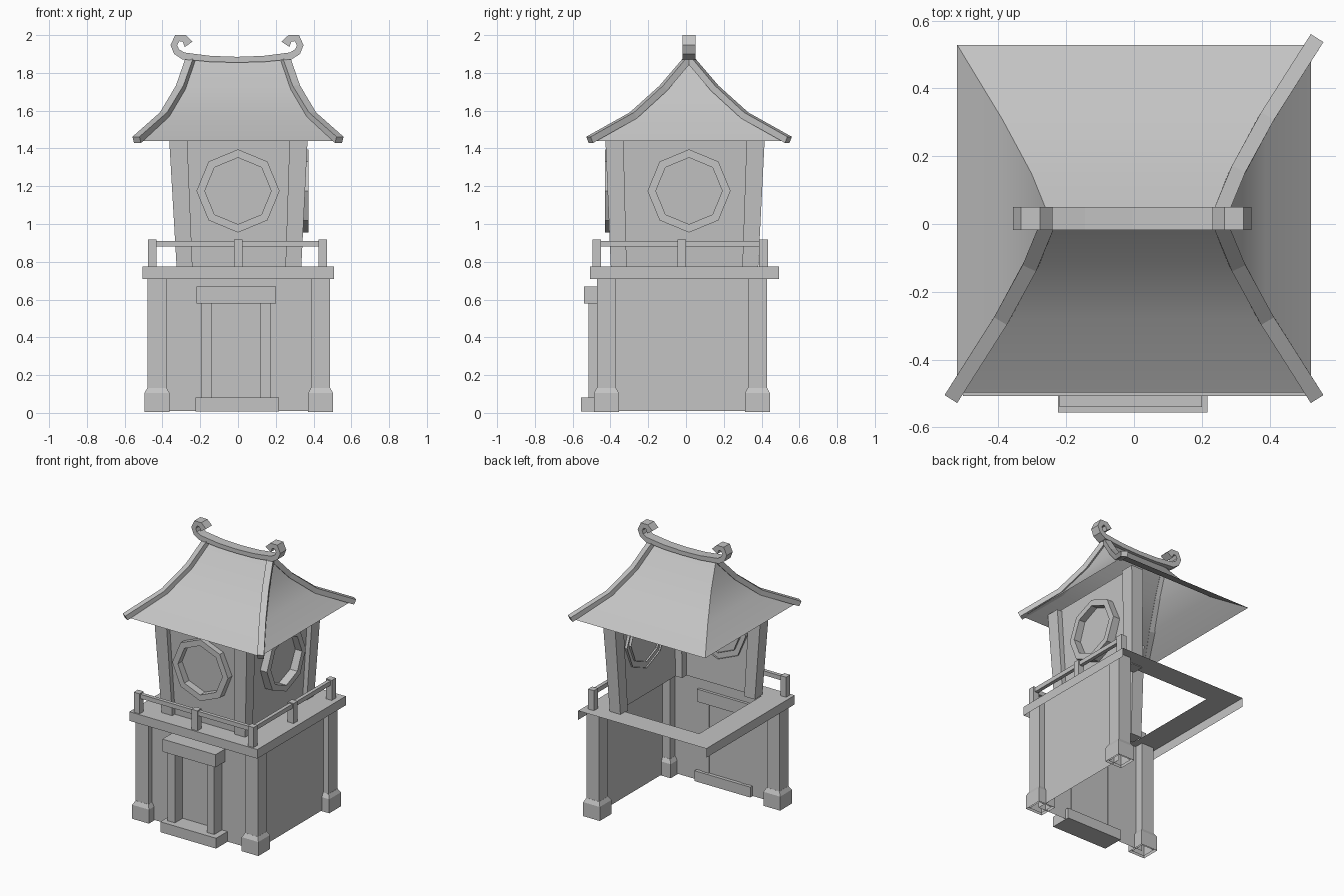
import bpy, bmesh, math
from mathutils import Vector

cube = bpy.data.objects.get("Cube")
if cube:
    bpy.data.objects.remove(cube, do_unlink=True)

GREY = (0.55, 0.55, 0.55, 1)
stone = bpy.data.materials.new("stone_grey")
stone.use_nodes = True
stone.diffuse_color = GREY
stone.node_tree.nodes["Principled BSDF"].inputs["Base Color"].default_value = GREY


def finish(name, bm, smooth=False, normals=True):
    if normals:
        bmesh.ops.recalc_face_normals(bm, faces=bm.faces)
    mesh = bpy.data.meshes.new(name)
    bm.to_mesh(mesh)
    bm.free()
    mesh.materials.append(stone)
    ob = bpy.data.objects.new(name, mesh)
    bpy.context.scene.collection.objects.link(ob)
    if smooth:
        bpy.ops.object.select_all(action='DESELECT')
        ob.select_set(True)
        bpy.context.view_layer.objects.active = ob
        bpy.ops.object.shade_smooth_by_angle(angle=math.radians(25))
    return ob


def loft(name, rings, caps=(True, True), smooth=False):
    """Skin a list of closed rings of points, with optional end caps."""
    bm = bmesh.new()
    loops = [[bm.verts.new(p) for p in ring] for ring in rings]
    for a, b in zip(loops, loops[1:]):
        for i in range(len(a)):
            j = (i + 1) % len(a)
            bm.faces.new((a[i], a[j], b[j], b[i]))
    if caps[0]:
        bm.faces.new(loops[0][::-1])
    if caps[1]:
        bm.faces.new(loops[-1])
    return finish(name, bm, smooth, normals=True)


def rect(x0, x1, y0, y1, z):
    return [(x0, y0, z), (x1, y0, z), (x1, y1, z), (x0, y1, z)]


def square(x, y, r, z):
    return rect(x - r, x + r, y - r, y + r, z)


def box(name, x, y, z):
    return loft(name, [rect(*x, *y, z[0]), rect(*x, *y, z[1])])


def panel(name, *polys):
    """Open sheet; each polygon is wound to face outward."""
    bm = bmesh.new()
    for poly in polys:
        bm.faces.new([bm.verts.new(p) for p in poly])
    bmesh.ops.remove_doubles(bm, verts=bm.verts, dist=0.0001)
    return finish(name, bm, normals=False)


CY = 0.016
FLOOR, SKIRT = 0.775, 0.71
corners = {"front_left": (-1, -1), "front_right": (1, -1), "back_right": (1, 1)}

# Lower posts with flared feet
for label, (sx, sy) in corners.items():
    x, y = 0.004 + 0.433 * sx, -0.022 + 0.4 * sy
    loft("lower_post_" + label, [square(x, y, 0.05, z) for z in (0.01, FLOOR - 0.002)], (False, False))
    loft("post_foot_" + label, [square(x, y, 0.066, 0.005), square(x, y, 0.066, 0.105),
                                square(x, y, 0.051, 0.133)], (False, True))

# Lower walls
panel("lower_front_wall", [(-0.43, -0.43, 0.01), (0.44, -0.43, 0.01), (0.44, -0.43, 0.77), (-0.43, -0.43, 0.77)])
panel("lower_right_wall", [(0.445, -0.43, 0.01), (0.445, 0.38, 0.01), (0.445, 0.38, 0.77), (0.445, -0.43, 0.77)])

# Doorway
box("door_lintel", (-0.22, 0.2), (-0.54, -0.41), (0.578, 0.668))
box("door_step", (-0.225, 0.217), (-0.557, -0.405), (0.008, 0.082))
for side, x in (("right", -0.166), ("left", 0.145)):
    box("door_jamb_" + side, (x - 0.029, x + 0.029), (-0.517, -0.425), (0.08, 0.58))

# Balcony: open ring with a skirt on three sides
outer = rect(-0.505, 0.508, -0.507, 0.492, FLOOR)
inner = rect(-0.335, 0.33, -0.37, 0.33, FLOOR)
drop = [(x, y, SKIRT) for x, y, z in outer]
tops = [[outer[i], outer[(i + 1) % 4], inner[(i + 1) % 4], inner[i]] for i in range(4)]
skirts = [[drop[i], drop[(i + 1) % 4], outer[(i + 1) % 4], outer[i]] for i in (0, 1, 3)]
panel("balcony", *tops, *skirts)

# Railing along the front and the right
RX, RY = 0.448, -0.473
rail_spots = [(-0.454, RY), (0.002, RY), (RX, RY), (RX, -0.022), (RX, 0.41)]
for i, (x, y) in enumerate(rail_spots):
    loft("rail_post_%d" % (i + 1), [square(x, y, 0.023, z) for z in (FLOOR, 0.918)])
box("front_rail", (-0.454, RX), (RY - 0.013, RY + 0.013), (0.88, 0.911))
box("right_rail", (RX - 0.013, RX + 0.013), (RY, 0.41), (0.88, 0.911))

# Upper posts, leaning outward toward the roof
for label, (sx, sy) in corners.items():
    low = square(0.005 + 0.288 * sx, -0.008 + 0.348 * sy, 0.042, FLOOR - 0.005)
    high = square(0.002 + 0.32 * sx, -0.005 + 0.375 * sy, 0.048, 1.478)
    loft("upper_post_" + label, [low, high])

# Upper walls
panel("upper_front_wall", [(-0.29, -0.365, 0.77), (0.3, -0.365, 0.77), (0.33, -0.393, 1.49), (-0.32, -0.393, 1.49)])
panel("upper_right_wall", [(0.302, -0.36, 0.77), (0.302, 0.34, 0.77), (0.332, 0.37, 1.49), (0.332, -0.39, 1.49)])


# Octagonal window frames
def octagon(radius, place, depth):
    return [place(radius * math.sin(k * math.pi / 4), 1.175 + radius * math.cos(k * math.pi / 4), depth)
            for k in range(8)]


def window(name, place, back, front):
    R, r = 0.22, 0.176
    loft(name, [octagon(R, place, back), octagon(R, place, front),
                octagon(r, place, front), octagon(r, place, back)], (False, False))


window("front_window_frame", lambda u, z, d: (u, -d, z), 0.36, 0.428)
window("right_window_frame", lambda u, z, d: (d, u + CY, z), 0.30, 0.372)

# Roof: curved hipped sheet; stations give half width, half depth, height
stations = [(0.522, 0.513, 1.44), (0.388, 0.292, 1.57), (0.302, 0.132, 1.715), (0.25, 0.004, 1.865)]
loft("roof", [rect(-hx, hx, CY - hy, CY + hy, z) for hx, hy, z in stations], (False, True), smooth=True)

# Hip rails over three roof corners
hip_path = [(0.535, 0.524, 1.44)] + stations[1:]
for label, (sx, sy) in corners.items():
    rings = []
    for i, (hx, hy, z) in enumerate(hip_path):
        a, b = hip_path[max(i - 1, 0)], hip_path[min(i + 1, 3)]
        along = Vector(((b[0] - a[0]) * sx, (b[1] - a[1]) * sy, b[2] - a[2])).normalized()
        side = along.cross(Vector((0, 0, 1))).normalized() * 0.022
        up = side.cross(along).normalized()
        c = Vector((hx * sx, CY + hy * sy, z))
        rings.append([c - side - up * 0.012, c + side - up * 0.012,
                      c + side + up * 0.024, c - side + up * 0.024])
    loft("hip_rail_" + label, rings)

# Ridge beam with curled ends: bottom and top edges of one half, mirrored
under = [(0, 1.855), (0.14, 1.858), (0.22, 1.866), (0.29, 1.872), (0.333, 1.9), (0.352, 1.947),
         (0.328, 2.0), (0.272, 2.0), (0.236, 1.965)]
over = [(0, 1.885), (0.14, 1.89), (0.22, 1.9), (0.28, 1.908), (0.308, 1.925), (0.317, 1.947),
        (0.305, 1.968), (0.288, 1.966), (0.277, 1.937)]


def ridge_ring(i, s):
    (ax, az), (bx, bz) = under[i], over[i]
    y0, y1 = CY - 0.034, CY + 0.034
    ax, bx = s * ax - 0.005, s * bx - 0.005
    return [(ax, y0, az), (ax, y1, az), (bx, y1, bz), (bx, y0, bz)]


loft("ridge_beam", [ridge_ring(i, -1) for i in range(8, 0, -1)] + [ridge_ring(i, 1) for i in range(9)])
